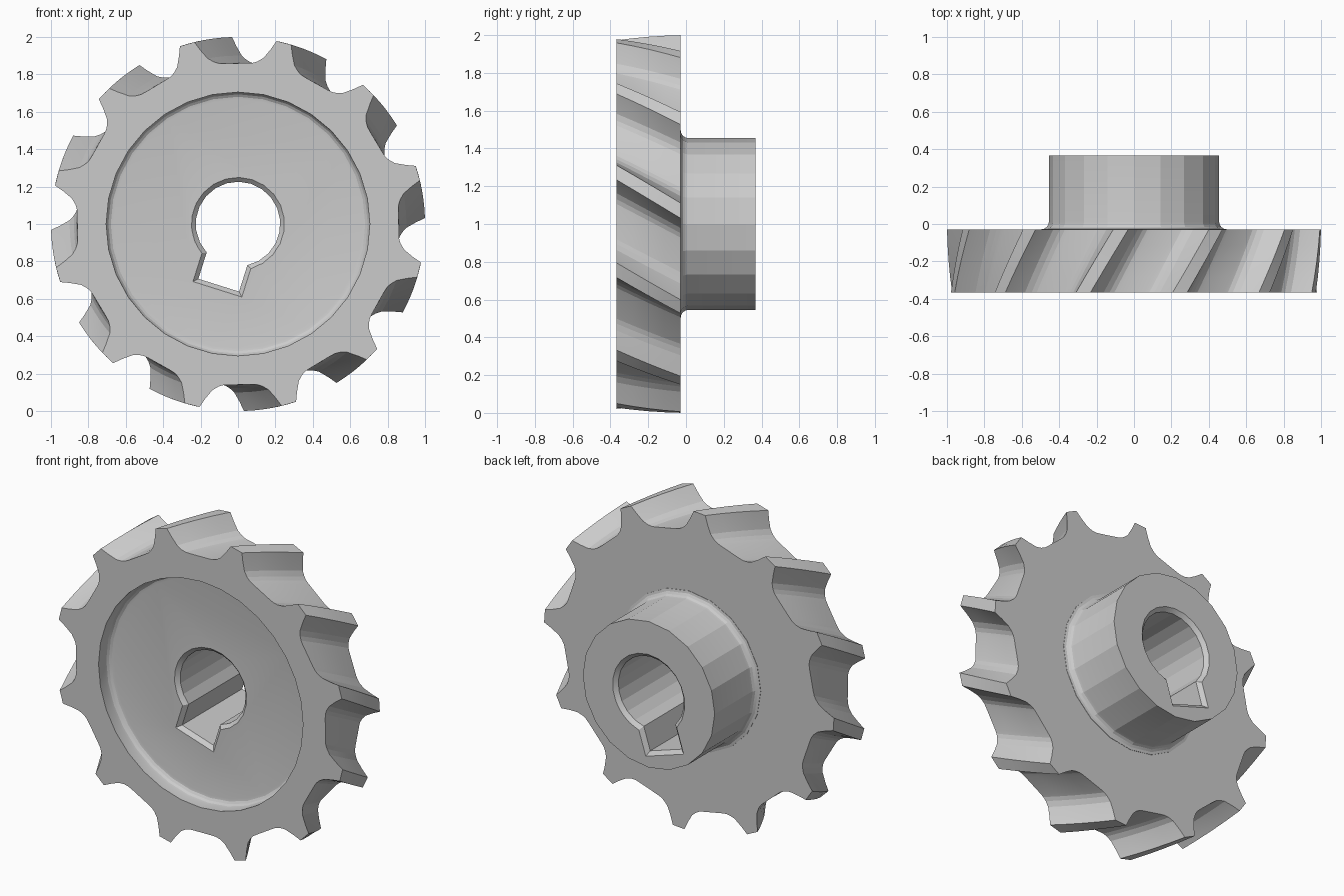
import bpy, bmesh
from math import sin, cos, asin, radians, pi
from mathutils import Vector

old = bpy.data.objects.get("Cube")
if old:
    bpy.data.objects.remove(old, do_unlink=True)

FRONT, BACK, END = -0.367, -0.03, 0.367   # wheel front, wheel back, hub end
FLOOR = -0.27                             # floor of the front recess
TEETH, TWIST, START = 12, 11.7, 14.2      # helical teeth, in degrees

steel = bpy.data.materials.new("steel_grey")
steel.use_nodes = True
color = (0.6, 0.6, 0.6, 1)
steel.diffuse_color = color
steel.node_tree.nodes["Principled BSDF"].inputs["Base Color"].default_value = color


def polar(r, deg, y):
    """Point on the axle circle, angle clockwise from the top."""
    a = radians(deg)
    return Vector((r * sin(a), y, 1 + r * cos(a)))


def loft(name, rings):
    """Closed solid through matching rings of points."""
    bm = bmesh.new()
    loops = [[bm.verts.new(p) for p in ring] for ring in rings]
    n = len(loops[0])
    for a, b in zip(loops, loops[1:]):
        for i in range(n):
            j = (i + 1) % n
            bm.faces.new((a[i], a[j], b[j], b[i]))
    bm.faces.new(loops[0])
    bm.faces.new(loops[-1])
    bmesh.ops.recalc_face_normals(bm, faces=bm.faces)
    mesh = bpy.data.meshes.new(name)
    bm.to_mesh(mesh)
    bm.free()
    mesh.materials.append(steel)
    ob = bpy.data.objects.new(name, mesh)
    bpy.context.collection.objects.link(ob)
    return ob


def lathe(name, profile, sides):
    return loft(name, [[polar(r, 360 * i / sides, y) for i in range(sides)]
                       for r, y in profile])


def fillet(r, y, size, a0, a1, steps=4):
    """Quarter arc of (radius, y) points around a centre."""
    arc = [a0 + (a1 - a0) * i / steps for i in range(steps + 1)]
    return [(r + size * cos(radians(a)), y + size * sin(radians(a))) for a in arc]


def combine(target, tool, operation):
    """Apply a boolean and discard the tool."""
    tool.hide_render = True
    mod = target.modifiers.new("combine", "BOOLEAN")
    mod.operation, mod.object, mod.solver = operation, tool, "EXACT"
    graph = bpy.context.evaluated_depsgraph_get()
    mesh = bpy.data.meshes.new_from_object(target.evaluated_get(graph))
    target.modifiers.clear()
    target.data = mesh
    bpy.data.objects.remove(tool, do_unlink=True)


# Toothed wheel: one flank (radius, half angle) mirrored and repeated
flank = [(0.862, 10.5), (0.866, 8.8), (0.877, 7.2), (0.9, 5.4), (0.95, 3.6), (1.0, 2.3)]
tooth = [(r, -a) for r, a in flank] + [(r, a) for r, a in reversed(flank)]
LAYERS = 4
rings = []
for k in range(LAYERS + 1):
    t = k / LAYERS
    y = FRONT + (BACK - FRONT) * t
    rings.append([polar(r, START + TWIST * t + 360 / TEETH * i + a, y)
                  for i in range(TEETH) for r, a in tooth])
gear = loft("helical_gear", rings)

# Hub with a rounded foot
foot = fillet(0.495, BACK + 0.042, 0.04, 270, 180)
hub = lathe("hub", [(0.497, BACK - 0.07)] + foot + [(0.455, END)], 20)
combine(gear, hub, "UNION")

# Dished recess in the front face
corner = fillet(0.665, FLOOR - 0.04, 0.04, 0, 90)
recess = lathe("recess_cutter", [(0.705, FRONT - 0.1)] + corner, 32)
combine(gear, recess, "DIFFERENCE")


def keyhole(grow, y, steps=18, turn=197.5):
    """Bore outline with a square keyway, enlarged by grow."""
    r, w, d = 0.226 + grow, 0.114 + grow, 0.343 + grow
    gap = asin(w / r)
    pts = [(r * sin(a), r * cos(a)) for a in
           [gap + (2 * pi - 2 * gap) * i / steps for i in range(steps + 1)]]
    pts += [(-w, d), (w, d)]
    c, s = cos(radians(turn)), sin(radians(turn))
    return [Vector((u * c + v * s, y, 1 + v * c - u * s)) for u, v in pts]


# Keyed bore, chamfered at both ends
CH, OVER = 0.023, 0.02
bore = loft("bore_cutter", [
    keyhole(CH + OVER, FLOOR - OVER), keyhole(0, FLOOR + CH),
    keyhole(0, END - CH), keyhole(CH + OVER, END + OVER)])
combine(gear, bore, "DIFFERENCE")

# Blend the helical flanks while keeping the facets and edges crisp
bpy.ops.object.select_all(action="DESELECT")
gear.select_set(True)
bpy.context.view_layer.objects.active = gear
bpy.ops.object.shade_smooth_by_angle(angle=radians(14))
